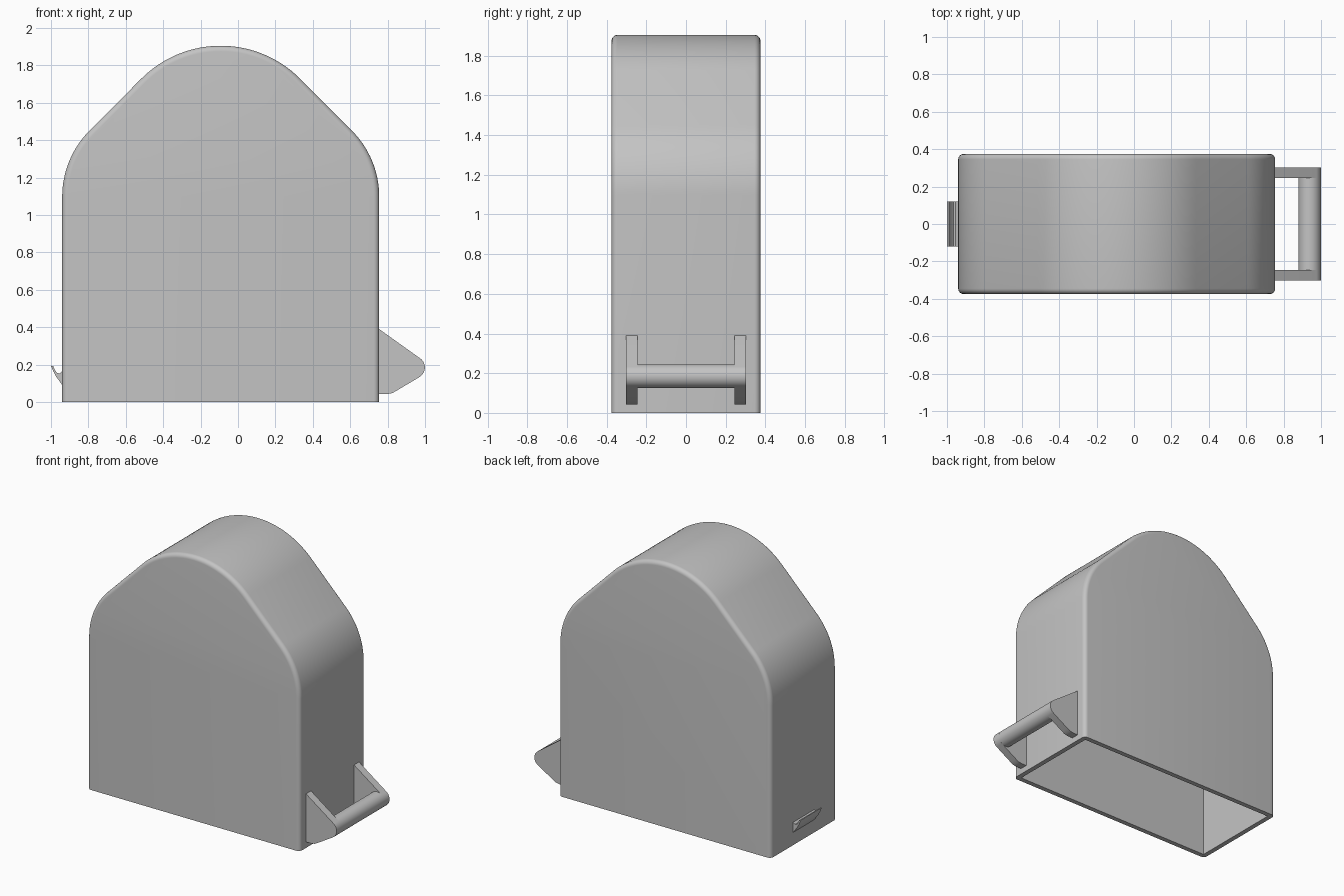
import bpy, bmesh
from math import sin, cos, pi, radians

cube = bpy.data.objects.get("Cube")
if cube:
    bpy.data.objects.remove(cube, do_unlink=True)

# Single grey plastic
grey = bpy.data.materials.new("grey plastic")
grey.use_nodes = True
colour = (0.55, 0.55, 0.55, 1)
grey.diffuse_color = colour
grey.node_tree.nodes["Principled BSDF"].inputs["Base Color"].default_value = colour

MID, HALF_W, HALF_D = -0.0925, 0.8475, 0.375
WALL, ROUND = 0.035, 0.03


def finish(bm, name):
    bmesh.ops.recalc_face_normals(bm, faces=bm.faces)
    mesh = bpy.data.meshes.new(name)
    bm.to_mesh(mesh)
    bm.free()
    mesh.materials.append(grey)
    obj = bpy.data.objects.new(name, mesh)
    bpy.context.collection.objects.link(obj)
    bpy.ops.object.select_all(action="DESELECT")
    obj.select_set(True)
    bpy.context.view_layer.objects.active = obj
    bpy.ops.object.shade_smooth_by_angle(angle=radians(35))
    return obj


def arc(cx, cz, r, start, end, n):
    steps = [radians(start + (end - start) * i / n) for i in range(n + 1)]
    return [(cx + r * cos(a), cz + r * sin(a)) for a in steps]


def outline(inset):
    """Arched outline, moved inwards by inset; its foot stays on the floor."""
    shoulder, crown = 0.5, 0.6
    right = [(HALF_W - inset, 0)]
    right += arc(HALF_W - shoulder, 1.098, shoulder - inset, 0, 45, 16)
    right += arc(0, 1.305, crown - inset, 45, 90, 16)
    left = [(-x, z) for x, z in reversed(right[:-1])]
    return [(MID + x, z) for x, z in right + left]


def loft(bm, sections):
    """Skin a row of (y, inset) outlines, capped front and back, open below."""
    rings = [[bm.verts.new((x, y, z)) for x, z in outline(inset)]
             for y, inset in sections]
    for a, b in zip(rings, rings[1:]):
        for i in range(len(a) - 1):
            bm.faces.new((a[i], a[i + 1], b[i + 1], b[i]))
    bm.faces.new(rings[0])
    bm.faces.new(rings[-1])


def prism(name, points, y0, y1):
    """Extrude an x-z polygon from y0 to y1."""
    bm = bmesh.new()
    a, b = [[bm.verts.new((x, y, z)) for x, z in points] for y in (y0, y1)]
    n = len(points)
    for i in range(n):
        bm.faces.new((a[i], a[(i + 1) % n], b[(i + 1) % n], b[i]))
    bm.faces.new(a)
    bm.faces.new(b)
    return finish(bm, name)


# Hollow case: rounded outer skin, inner skin and a flat rim underneath
bm = bmesh.new()
front = [(-HALF_D + ROUND * (1 - sin(a)), ROUND * (1 - cos(a)))
         for a in [pi / 2 * (1 - i / 6) for i in range(7)]]
loft(bm, front + [(-y, inset) for y, inset in reversed(front)])
loft(bm, [(WALL - HALF_D, WALL), (HALF_D - WALL, WALL)])
rim = [e for e in bm.edges if e.is_boundary]
bmesh.ops.triangle_fill(bm, edges=rim, use_beauty=True, normal=(0, 0, -1))
finish(bm, "case")

# Belt loop: two cheeks and a round bar
BAR_X, BAR_Z, BAR_R = 0.939, 0.185, 0.06
wall_x = MID + HALF_W - 0.01
cheek = [(wall_x, 0.043), (0.80, 0.043), (0.825, 0.048), (0.847, 0.06)]
cheek += arc(BAR_X, BAR_Z, BAR_R, -57, 54, 14) + [(wall_x, 0.397)]
for side, name in ((-1, "loop_cheek_front"), (1, "loop_cheek_back")):
    prism(name, cheek, side * 0.245, side * 0.302)
prism("loop_bar", arc(BAR_X, BAR_Z, BAR_R, 0, 348.75, 31), -0.25, 0.25)

# Small curved catch on the opposite side
catch_x = MID - HALF_W
hook = [(catch_x + 0.01, 0.08), (catch_x, 0.092), (-0.972, 0.135),
        (-0.988, 0.165), (-1.0, 0.195), (-0.988, 0.192), (-0.977, 0.168),
        (-0.966, 0.155), (-0.954, 0.153), (catch_x, 0.165), (catch_x + 0.01, 0.17)]
prism("tape_catch", hook, -0.12, 0.12)
